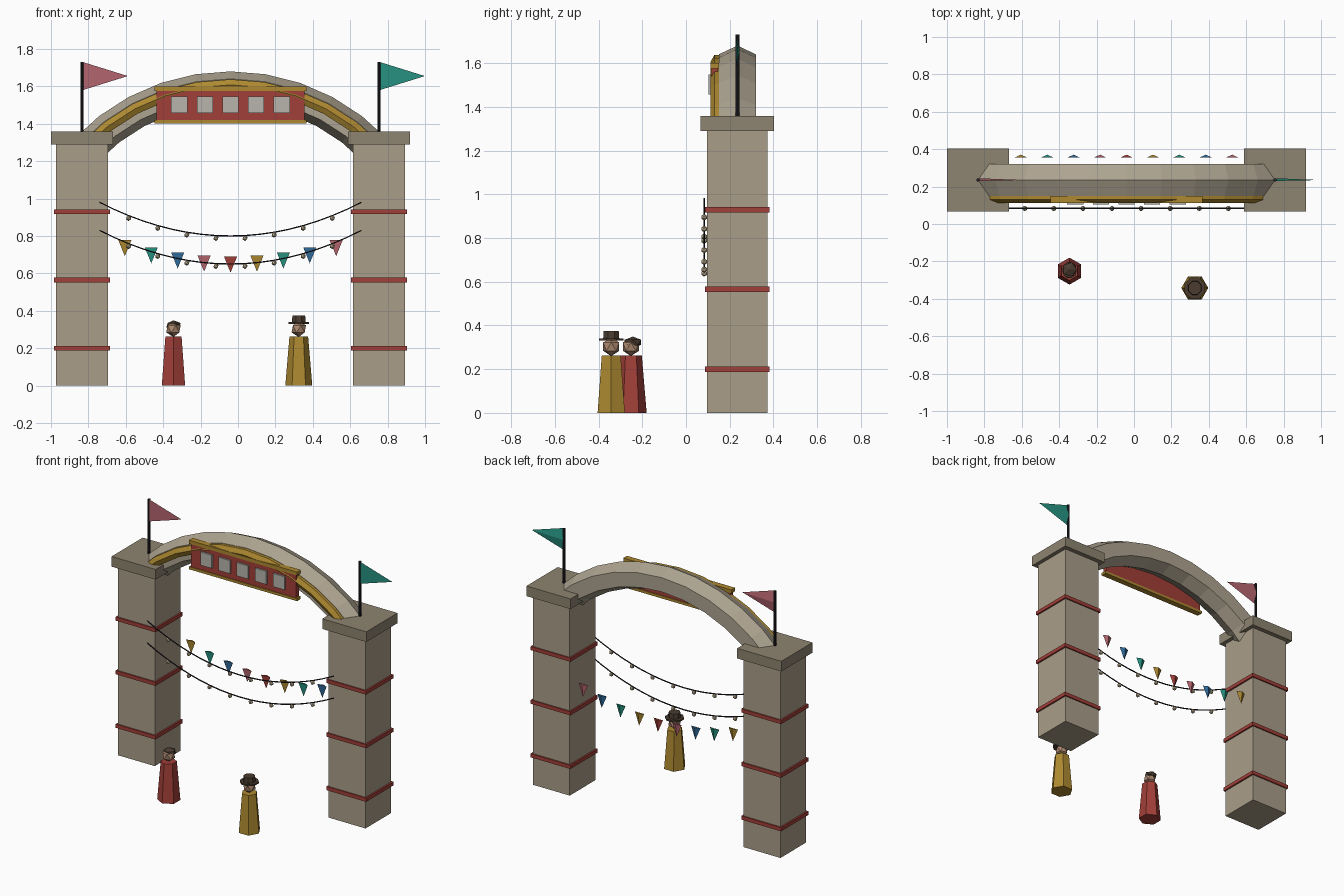
import bpy, bmesh
from math import sin, cos, pi, radians
from mathutils import Matrix, Vector

if "Cube" in bpy.data.objects:
    bpy.data.objects.remove(bpy.data.objects["Cube"])

CX, CY = -0.04, 0.235          # middle of the gateway
HALF = 0.794                   # pillar distance from the middle
ARC_Z = 0.528                  # centre height of the arch circle

COLORS = {
    "stone": (0.40, 0.34, 0.25), "cap": (0.27, 0.23, 0.16), "arch": (0.42, 0.37, 0.28),
    "red": (0.36, 0.05, 0.04), "gold": (0.42, 0.25, 0.03), "teal": (0.02, 0.29, 0.22),
    "blue": (0.03, 0.15, 0.33), "pink": (0.46, 0.13, 0.16), "dark": (0.015, 0.015, 0.02),
    "cream": (0.62, 0.52, 0.34), "skin": (0.42, 0.25, 0.16), "brown": (0.07, 0.045, 0.03),
    "panel": (0.48, 0.46, 0.42),
}
MATS = {}


def finish(name, bm, color):
    bmesh.ops.recalc_face_normals(bm, faces=bm.faces[:])
    mesh = bpy.data.meshes.new(name)
    bm.to_mesh(mesh)
    bm.free()
    if color not in MATS:
        MATS[color] = bpy.data.materials.new(color)
        MATS[color].diffuse_color = (*COLORS[color], 1)
    mesh.materials.append(MATS[color])
    ob = bpy.data.objects.new(name, mesh)
    bpy.context.collection.objects.link(ob)
    return ob


def box(name, x, y, z, color):
    """Box from (min, max) pairs."""
    bm = bmesh.new()
    size = [b - a for a, b in (x, y, z)]
    mid = [(a + b) / 2 for a, b in (x, y, z)]
    bmesh.ops.create_cube(bm, size=1, matrix=Matrix.Translation(mid) @ Matrix.Diagonal((*size, 1)))
    return finish(name, bm, color)


def loft(name, rings, color):
    """Skin a list of equal rings and close both ends."""
    bm = bmesh.new()
    rows = [[bm.verts.new(p) for p in ring] for ring in rings]
    n = len(rows[0])
    for a, b in zip(rows, rows[1:]):
        for i in range(n):
            j = (i + 1) % n
            bm.faces.new((a[i], a[j], b[j], b[i]))
    bm.faces.new(rows[0])
    bm.faces.new(rows[-1])
    return finish(name, bm, color)


def frustum(name, x, y, levels, sides, color, turn=0.0):
    """Upright lathe from (radius, z) levels."""
    rings = [[(x + r * cos(turn + 2 * pi * i / sides), y + r * sin(turn + 2 * pi * i / sides), z)
              for i in range(sides)] for r, z in levels]
    return loft(name, rings, color)


def ball(name, pos, radii, color):
    bm = bmesh.new()
    bmesh.ops.create_icosphere(bm, subdivisions=1, radius=1,
                               matrix=Matrix.Translation(pos) @ Matrix.Diagonal((*radii, 1)))
    return finish(name, bm, color)


def pennant(name, base, tip, side, width, depth, color):
    """Flat three-sided spike from its base to its tip."""
    bm = bmesh.new()
    base, side = Vector(base), Vector(side) * width / 2
    back = Vector((0, depth, 0))
    v = [bm.verts.new(p) for p in (base - side - back / 3, base + side - back / 3,
                                   base + back * 2 / 3, Vector(tip))]
    for f in ((0, 1, 2), (0, 1, 3), (1, 2, 3), (2, 0, 3)):
        bm.faces.new([v[i] for i in f])
    return finish(name, bm, color)


def arch(name, section, color, segments=10, reach=47):
    """Sweep a (radius, y) section along the arch circle."""
    rings = []
    for i in range(segments + 1):
        a = radians(-reach + 2 * reach * i / segments)
        rings.append([(CX + r * sin(a), y, ARC_Z + r * cos(a)) for r, y in section])
    return loft(name, rings, color)


# Pillars with bands, caps and flags
for side, label, flag in ((-1, "left", "pink"), (1, "right", "teal")):
    x = CX + side * HALF

    def block(part, hx, hy, z0, z1, color):
        box(f"{label}_{part}", (x - hx, x + hx), (CY - hy, CY + hy), (z0, z1), color)

    block("pillar", 0.139, 0.138, 0, 1.29, "stone")
    block("pillar_cap", 0.166, 0.168, 1.289, 1.358, "cap")
    for i in range(3):
        z = 0.2 + 0.365 * i
        block(f"pillar_band_{i + 1}", 0.15, 0.147, z - 0.0125, z + 0.0125, "red")
    frustum(f"{label}_flag_pole", x, CY, [(0.009, 1.35), (0.009, 1.73)], 8, "dark")
    pennant(f"{label}_flag", (x + 0.004, CY, 1.655), (x + 0.245, CY, 1.655),
            (0, 0, 1), 0.15, 0.014, flag)

# Six-sided arch and its gold moulding
arch("arch", [(1.152, CY), (1.112, CY + 0.085), (1.015, CY + 0.085),
              (0.975, CY), (1.015, CY - 0.085), (1.112, CY - 0.085)], "arch")
arch("arch_moulding", [(1.08 + 0.034 * cos(i * pi / 3 + pi / 6), 0.147 + 0.034 * sin(i * pi / 3 + pi / 6))
                       for i in range(6)], "gold")

# Sign board with trims and blank panels
box("sign_board", (CX - 0.396, CX + 0.396), (0.116, 0.146), (1.41, 1.59), "red")
for name, z0, z1 in (("sign_top_trim", 1.576, 1.6), ("sign_bottom_trim", 1.402, 1.42)):
    box(name, (CX - 0.407, CX + 0.407), (0.111, 0.151), (z0, z1), "gold")
for i in range(5):
    x = CX + 0.137 * (i - 2)
    box(f"sign_panel_{i + 1}", (x - 0.043, x + 0.043), (0.104, 0.118), (1.457, 1.547), "panel")

# Sagging light strings with bulbs
for name, low in (("upper", 0.80), ("lower", 0.65)):
    def sag(u):
        return CX + 0.70 * u, low + 0.18 * u * u

    rings = []
    for i in range(19):
        x, z = sag(-1 + i / 9)
        rings.append([(x, 0.083 + 0.004 * cos(k * pi / 3), z + 0.004 * sin(k * pi / 3)) for k in range(6)])
    loft(f"{name}_light_string", rings, "dark")
    for i in range(1, 9):
        x, z = sag(-1 + 2 * i / 9)
        ball(f"{name}_bulb_{i}", (x, 0.083, z - 0.014), (0.015, 0.015, 0.015), "cream")

# Bunting at the back
cycle = ("gold", "teal", "blue", "pink", "red")
for i in range(9):
    u = (i - 4) / 4
    x, z = CX + 0.565 * u, 0.69 + 0.088 * u * u
    color = (cycle + cycle[:4])[i] if i < 5 else cycle[i - 5]
    pennant(f"bunting_{i + 1}", (x, 0.36, z), (x, 0.36, z - 0.086), (1, 0, 0), 0.07, 0.016, color)

# Two visitors
for name, x, y, color, turn in (("first_visitor", -0.345, -0.252, "red", pi / 6),
                                ("second_visitor", 0.325, -0.342, "gold", 0)):
    frustum(f"{name}_coat", x, y, [(0.072, 0), (0.05, 0.262)], 6, color, turn)
    ball(f"{name}_head", (x, y, 0.303), (0.043, 0.043, 0.043), "skin")
ball("first_visitor_hair", (-0.345, -0.243, 0.323), (0.043, 0.044, 0.026), "brown")
frustum("second_visitor_hat_brim", 0.325, -0.342, [(0.06, 0.33), (0.06, 0.341)], 8, "brown", pi / 8)
frustum("second_visitor_hat_crown", 0.325, -0.342, [(0.04, 0.338), (0.037, 0.375)], 8, "brown", pi / 8)

for m in bpy.data.materials:
    if m.users and not m.is_grease_pencil:
        m.use_nodes = True
        m.node_tree.nodes["Principled BSDF"].inputs["Base Color"].default_value = m.diffuse_color
